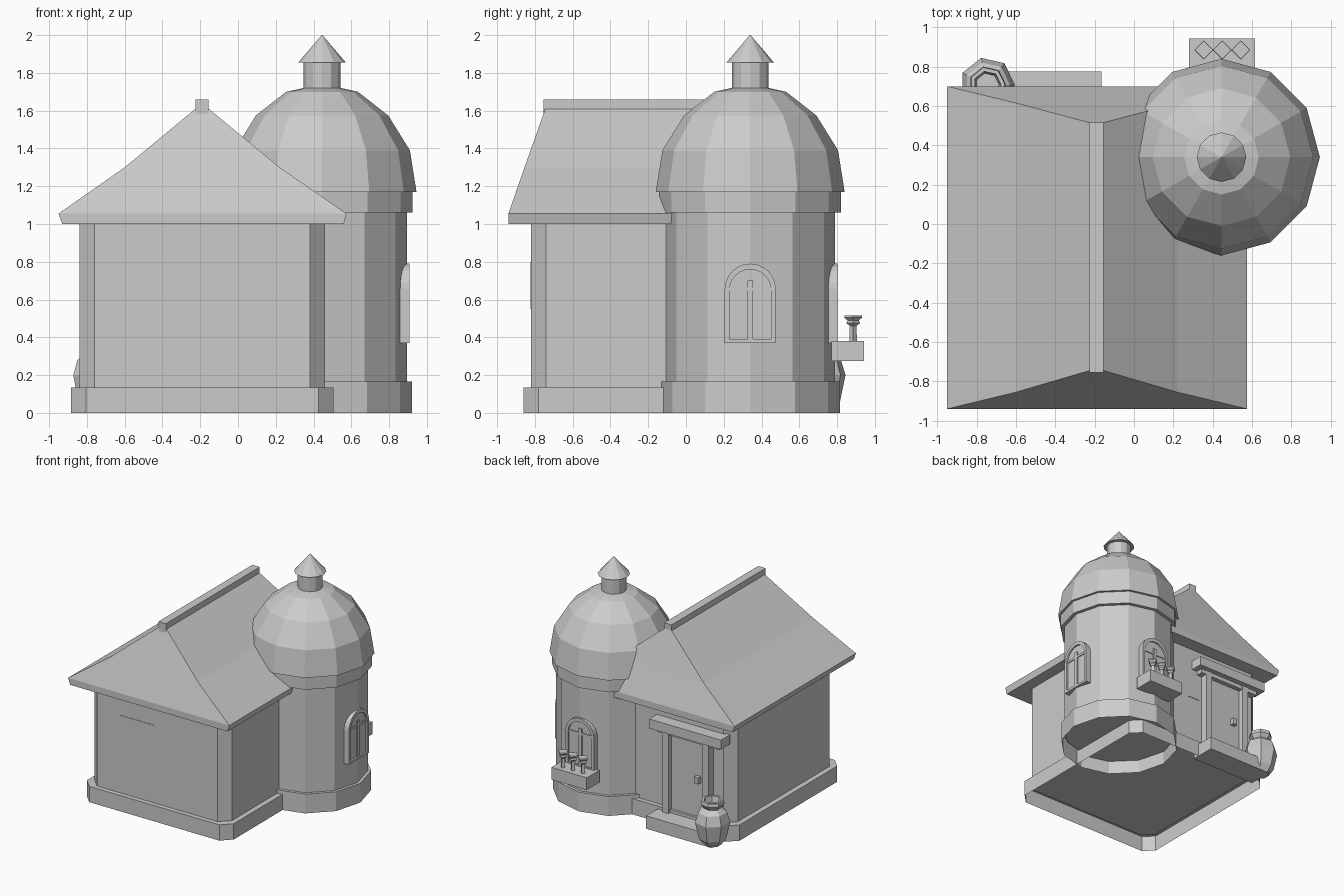
import bpy, bmesh, math
from mathutils import Matrix, Vector

if "Cube" in bpy.data.objects:
    bpy.data.objects.remove(bpy.data.objects["Cube"], do_unlink=True)

grey = bpy.data.materials.new("plain grey")
grey.use_nodes = True
COLOUR = (0.6, 0.6, 0.6, 1)
grey.diffuse_color = COLOUR
grey.node_tree.nodes["Principled BSDF"].inputs["Base Color"].default_value = COLOUR

TX, TY = 0.445, 0.34  # tower centre


def loft(name, rings, start=True, end=True, matrix=None):
    """Skin a list of equal-length point rings, with optional caps."""
    bm = bmesh.new()
    loops = [[bm.verts.new(p) for p in ring] for ring in rings]
    n = len(loops[0])
    for a, b in zip(loops, loops[1:]):
        for i in range(n):
            j = (i + 1) % n
            bm.faces.new((a[i], a[j], b[j], b[i]))
    if start:
        bm.faces.new(loops[0][::-1])
    if end:
        bm.faces.new(loops[-1])
    bmesh.ops.recalc_face_normals(bm, faces=bm.faces)
    if matrix:
        bm.transform(matrix)
    mesh = bpy.data.meshes.new(name)
    bm.to_mesh(mesh)
    bm.free()
    mesh.materials.append(grey)
    obj = bpy.data.objects.new(name, mesh)
    bpy.context.collection.objects.link(obj)
    return obj


def rect(x0, x1, y0, y1, z, cut=0):
    """Rectangle ring, with chamfered corners if cut is given."""
    if not cut:
        return [(x0, y0, z), (x1, y0, z), (x1, y1, z), (x0, y1, z)]
    return [(x0 + cut, y0, z), (x1 - cut, y0, z), (x1, y0 + cut, z), (x1, y1 - cut, z),
            (x1 - cut, y1, z), (x0 + cut, y1, z), (x0, y1 - cut, z), (x0, y0 + cut, z)]


def box(name, x0, x1, y0, y1, z0, z1, matrix=None):
    return loft(name, [rect(x0, x1, y0, y1, z) for z in (z0, z1)], matrix=matrix)


def turned(name, x, y, sides, profile, start=True, end=True):
    """Faceted solid of revolution from (radius, height) pairs."""
    angles = [math.tau * i / sides for i in range(sides)]
    rings = [[(x + r * math.cos(a), y + r * math.sin(a), z) for a in angles]
             for r, z in profile]
    return loft(name, rings, start, end)


# House body with an open-bottomed plinth
def plinth(z):
    return rect(-0.885, 0.505, -0.86, 0.62, z, 0.08)


def wall(z):
    return rect(-0.84, 0.46, -0.82, 0.58, z, 0.08)


loft("house_walls", [plinth(0), plinth(0.135), wall(0.135), wall(1.02)], start=False)
loft("house_floor", [wall(0.115), wall(0.125)])
box("front_panel", -0.54, -0.22, -0.824, -0.815, 0.55, 0.80)

# Hipped roof with a slight bend, and its ridge
loft("house_roof", [
    rect(-0.93, 0.56, -0.94, 0.70, 1.0),
    rect(-0.95, 0.575, -0.94, 0.70, 1.055),
    rect(-0.60, 0.22, -0.855, 0.615, 1.30),
    rect(-0.225, -0.155, -0.745, 0.515, 1.61)])
box("roof_ridge", -0.225, -0.155, -0.755, 0.515, 1.58, 1.66)

# Round tower, dome and chimney
turned("tower_walls", TX, TY, 12, [(0.475, 0), (0.475, 0.165), (0.45, 0.165), (0.45, 1.06)],
       start=False)
turned("tower_floor", TX, TY, 12, [(0.45, 0.12), (0.45, 0.13)])
turned("tower_dome", TX, TY, 12, [
    (0.48, 1.06), (0.48, 1.17), (0.50, 1.17), (0.465, 1.39),
    (0.35, 1.575), (0.19, 1.70), (0.10, 1.72)])
turned("chimney", TX, TY, 12, [(0.097, 1.70), (0.097, 1.86)])
turned("chimney_cap", TX, TY, 12, [(0.126, 1.855), (0.002, 2.0)])


# Arched tower windows, built facing +x around the tower axis and then turned
def arch(half, bottom, spring, depth):
    pts = [(depth, -half, bottom), (depth, half, bottom)]
    for i in range(13):
        a = math.pi * i / 12
        pts.append((depth, half * math.cos(a), spring + half * math.sin(a)))
    return pts


for side, turn in (("left", 0), ("back", math.pi / 2)):
    m = Matrix.Translation(Vector((TX, TY, 0))) @ Matrix.Rotation(turn, 4, "Z")
    loft(side + "_window", [
        arch(0.135, 0.37, 0.655, 0.36), arch(0.135, 0.37, 0.655, 0.462),
        arch(0.11, 0.39, 0.65, 0.462), arch(0.11, 0.39, 0.65, 0.448)], matrix=m)
    box(side + "_window_upright", 0.44, 0.458, -0.015, 0.015, 0.39, 0.70, m)
    box(side + "_window_crossbar", 0.44, 0.455, -0.11, 0.11, 0.645, 0.665, m)

# Flower box with three flowers under the back window
box("flower_box", 0.28, 0.615, 0.77, 0.942, 0.275, 0.38)
for i in range(3):
    turned("flower_%d" % (i + 1), 0.355 + 0.094 * i, 0.885, 4, [
        (0.02, 0.37), (0.018, 0.46), (0.036, 0.475), (0.03, 0.49), (0.048, 0.505), (0.046, 0.515)])

# Back doorway
box("door_step", -0.78, -0.165, 0.56, 0.775, 0, 0.11)
box("door", -0.62, -0.28, 0.56, 0.60, 0.11, 0.82)
for name, x in (("left_door_post", -0.285), ("right_door_post", -0.665)):
    box(name, x, x + 0.055, 0.56, 0.645, 0.11, 0.82)
box("door_beam", -0.76, -0.18, 0.56, 0.64, 0.78, 0.82)
box("door_lintel", -0.81, -0.13, 0.56, 0.685, 0.815, 0.895)
box("door_handle", -0.56, -0.52, 0.59, 0.635, 0.43, 0.485)
box("back_panel", -0.20, -0.09, 0.575, 0.584, 0.55, 0.80)

# Seven-sided pot beside the door
turned("pot", -0.746, 0.708, 7, [
    (0.07, 0), (0.11, 0.06), (0.14, 0.20), (0.115, 0.28), (0.07, 0.315),
    (0.095, 0.35), (0.09, 0.38), (0.07, 0.38), (0.06, 0.33)])
